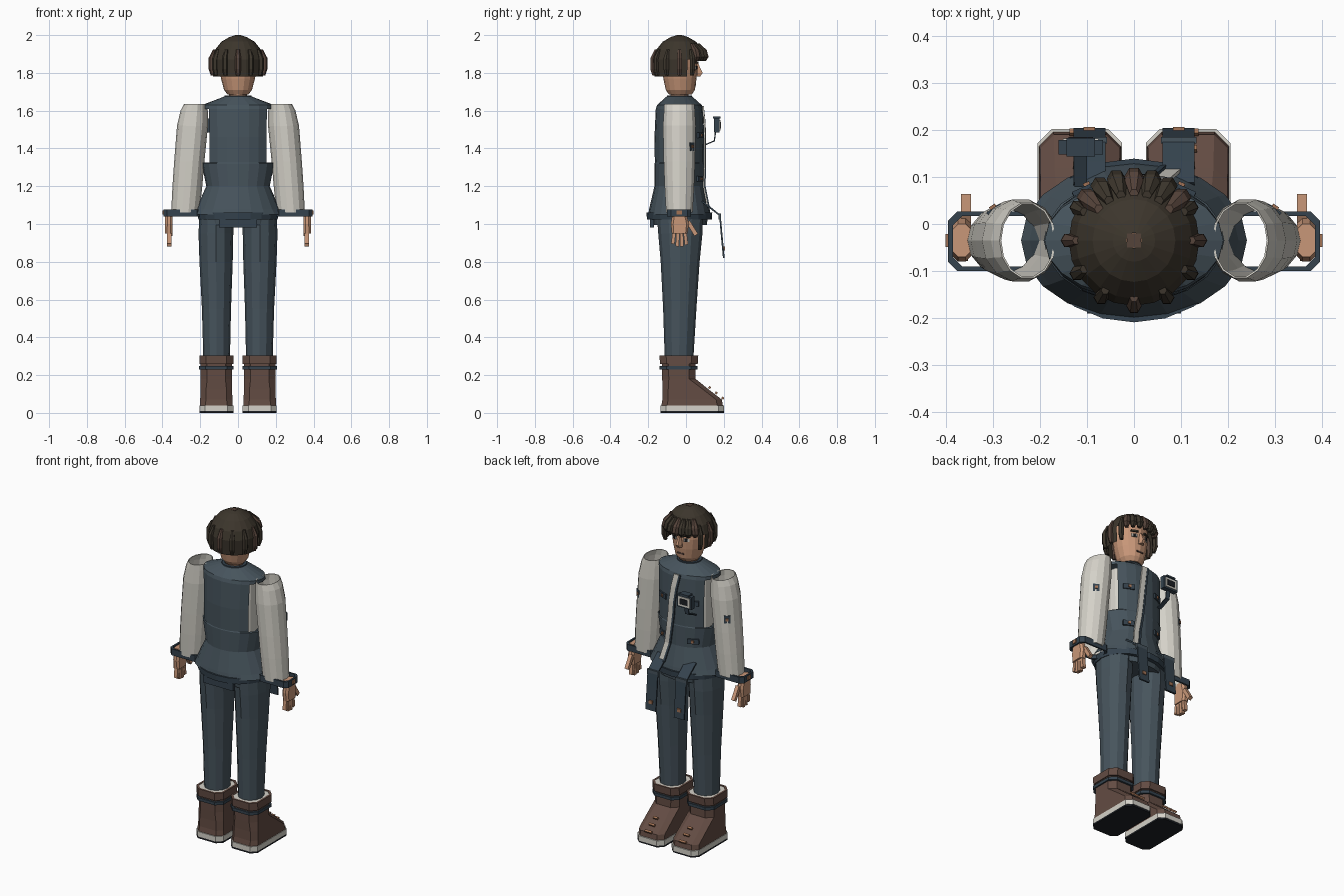
import bpy, bmesh, math
from mathutils import Vector, Matrix

cube = bpy.data.objects.get("Cube")
if cube:
    bpy.data.objects.remove(cube)


def material(name, *rgb):
    m = bpy.data.materials.new(name)
    m.use_nodes = True
    m.diffuse_color = (*rgb, 1)
    m.node_tree.nodes["Principled BSDF"].inputs["Base Color"].default_value = (*rgb, 1)
    return m


NAVY = material("slate_blue_cloth", .062, .088, .108)
DARK = material("dark_blue_webbing", .035, .055, .075)
CREAM = material("off_white_cloth", .66, .64, .58)
SKIN = material("skin", .58, .31, .19)
HAIR = material("dark_hair", .045, .036, .025)
LOCK = material("brown_hair", .09, .056, .042)
BOOT = material("brown_leather", .125, .072, .056)
BLACK = material("near_black", .012, .014, .018)
COPPER = material("copper_stud", .36, .17, .09)

CY = -.035  # depth of the body axis


def finish(name, bm, mat):
    bmesh.ops.recalc_face_normals(bm, faces=bm.faces)
    me = bpy.data.meshes.new(name)
    bm.to_mesh(me)
    bm.free()
    me.materials.append(mat)
    ob = bpy.data.objects.new(name, me)
    bpy.context.collection.objects.link(ob)
    return ob


def oval(z, rx, ry, cx=0, cy=CY, n=20):
    return [Vector((cx + rx * math.cos(a), cy + ry * math.sin(a), z))
            for a in (math.tau * i / n for i in range(n))]


def block(z, x0, x1, y0, y1, c):
    """Rectangle with chamfered corners."""
    return [Vector((x, y, z)) for x, y in (
        (x0 + c, y0), (x1 - c, y0), (x1, y0 + c), (x1, y1 - c),
        (x1 - c, y1), (x0 + c, y1), (x0, y1 - c), (x0, y0 + c))]


def loft(name, rings, mat, caps=True, loop=False, drop=None):
    bm = bmesh.new()
    rows = [[bm.verts.new(p) for p in r] for r in rings]
    pairs = list(zip(rows, rows[1:])) + ([(rows[-1], rows[0])] if loop else [])
    for a, b in pairs:
        for i in range(len(a)):
            j = (i + 1) % len(a)
            bm.faces.new((a[i], a[j], b[j], b[i]))
    if caps and not loop:
        bm.faces.new(rows[0])
        bm.faces.new(rows[-1])
    if drop:
        gone = [f for f in bm.faces if drop(f.calc_center_median())]
        bmesh.ops.delete(bm, geom=gone, context='FACES')
    return finish(name, bm, mat)


def box(name, at, size, mat, turn=0, axis='X'):
    bm = bmesh.new()
    m = Matrix.Translation(at) @ Matrix.Rotation(turn, 4, axis) @ Matrix.Diagonal((*size, 1))
    bmesh.ops.create_cube(bm, size=1, matrix=m)
    return finish(name, bm, mat)


def ribbon(name, path, width, thick, mat):
    """Flat strap along a path, its width across x."""
    bm = bmesh.new()
    w = Vector((width / 2, 0, 0))
    rows = [(bm.verts.new(Vector(p) - w), bm.verts.new(Vector(p) + w)) for p in path]
    for a, b in zip(rows, rows[1:]):
        bm.faces.new((a[0], a[1], b[1], b[0]))
    ob = finish(name, bm, mat)
    mod = ob.modifiers.new("thickness", 'SOLIDIFY')
    mod.thickness, mod.offset = thick, 0
    return ob


# Vest: one flared shell with open armholes, shirt inside
VEST = [(1.05, .24, .165), (1.08, .222, .16), (1.2, .168, .132), (1.32, .192, .132),
        (1.325, .185, .13), (1.46, .185, .132), (1.61, .19, .125), (1.63, .19, .118), (1.675, .072, .068)]
loft("vest", [oval(*v) for v in VEST], NAVY, caps=False,
     drop=lambda c: abs(c.x) > .153 and 1.323 < c.z < 1.61)
loft("shirt_body", [oval(1.3, .14, .112), oval(1.61, .14, .105)], CREAM)
loft("collar", [oval(1.66, .075, .07), oval(1.68, .07, .066), oval(1.68, .055, .05),
                oval(1.66, .055, .05)], DARK, loop=True)


def chest_y(x, z):
    """Front surface depth of the vest."""
    for (z0, a0, b0), (z1, a1, b1) in zip(VEST, VEST[1:]):
        if z0 <= z <= z1:
            t = (z - z0) / (z1 - z0)
            rx, ry = a0 + t * (a1 - a0), b0 + t * (b1 - b0)
            return CY + ry * math.sqrt(1 - (x / rx) ** 2)
    return CY


# Belt, back tab and slanted front placket
loft("belt", [oval(1.025, .21, .172), oval(1.06, .215, .174)], DARK)
loft("waistband", [oval(.995, .195, .145), oval(1.03, .2, .15)], NAVY)
box("back_tab", (0, CY - .145, 1.005), (.2, .02, .045), DARK)
placket = [(0, 1.625), (.015, 1.55), (.028, 1.46), (.035, 1.38), (.045, 1.3), (.06, 1.2), (.085, 1.09)]
ribbon("front_placket", [(x, chest_y(x, z) + .005, z) for x, z in placket], .032, .008, CREAM)
ribbon("placket_edge", [(x - .022, chest_y(x - .022, z) + .006, z) for x, z in placket], .012, .008, DARK)

for s, side in ((1, "left"), (-1, "right")):
    # Chest pockets, studs and hanging belt straps
    for z, part in ((1.47, "chest"), (1.24, "waist")):
        x = s * .1
        y = chest_y(x, z)
        box(f"{side}_{part}_flap", (x, y, z), (.065, .012, .03), DARK, -s * .42, 'Z')
        box(f"{side}_{part}_stud", (x, y + .007, z), (.014, .012, .014), COPPER, -s * .42, 'Z')
    x = s * .095
    ribbon(f"{side}_belt_strap", [(x, .085, 1.12), (x, .13, 1.085), (x, .18, 1.045),
                                  (x, .187, .96), (x, .2, .82)], .068, .009, DARK)
    box(f"{side}_strap_stud", (x, .199, .87), (.025, .014, .02), COPPER)
    box(f"{side}_strap_buckle", (x, .178, 1.04), (.076, .014, .03), NAVY)

    # Open-topped sleeve
    sleeve = [(1.06, .279, .073, .07), (1.2, .268, .077, .078), (1.33, .258, .078, .083),
              (1.52, .241, .08, .087), (1.6, .232, .07, .082), (1.635, .226, .058, .08)]
    ob = loft(f"{side}_sleeve", [oval(z, rx, ry, s * cx, CY, 14) for z, cx, rx, ry in sleeve],
              CREAM, caps=False)
    mod = ob.modifiers.new("thickness", 'SOLIDIFY')
    mod.thickness, mod.offset = .004, 0
    box(f"{side}_sleeve_patch", (s * .296, .029, 1.41), (.035, .012, .045), DARK, -s * .6, 'Z')
    box(f"{side}_patch_stud", (s * .3, .036, 1.41), (.015, .008, .015), COPPER, -s * .6, 'Z')

    # Hollow cuff
    xs = sorted((s * .198, s * .395))
    rings = [(1.04, 0), (1.078, 0), (1.078, .01), (1.04, .01)]
    loft(f"{side}_cuff", [block(z, xs[0] + d, xs[1] - d, -.1 + d, .027 - d, .02)
                          for z, d in rings], DARK, loop=True)
    box(f"{side}_cuff_stud", (s * .396, CY, 1.06), (.01, .028, .022), COPPER)

    # Hand with fingers and thumb
    px = sorted((s * .346, s * .386))
    loft(f"{side}_palm", [block(.95, *px, -.075, .008, .01), block(1.0, *px, -.08, .015, .012),
                          block(1.07, *px, -.07, 0, .012)], SKIN)
    for i in range(4):
        h = (.055, .068, .07, .06)[i]
        y = -.066 + i * .0215
        box(f"{side}_finger_{i + 1}", (s * .364, y, .955 - h / 2), (.022, .018, h + .01), SKIN, (1.5 - i) * -.08)
    box(f"{side}_thumb", (s * .357, .032, .978), (.022, .022, .085), SKIN, .55)

    # Trouser leg
    leg = [(.27, .113, .07, .075, -.037), (.55, .114, .077, .088, -.033), (.8, .116, .088, .103, -.031),
           (.95, .117, .092, .117, -.03), (1.04, .115, .09, .122, -.032)]
    loft(f"{side}_trouser_leg", [oval(z, rx, ry, s * cx, cy, 12) for z, cx, rx, ry, cy in leg], NAVY)

    # Boot with layered sole, bands and lining
    bx = sorted((s * .025, s * .205))

    def slab(z, y0, y1, grow=0, c=.03):
        return block(z, bx[0] - grow, bx[1] + grow, y0 - grow, y1 + grow, c)
    loft(f"{side}_boot_tread", [slab(0, -.135, .2), slab(.01, -.135, .2)], BLACK)
    loft(f"{side}_boot_sole", [slab(.01, -.135, .202), slab(.04, -.135, .202)], CREAM)
    loft(f"{side}_boot", [slab(.04, -.133, .198, -.003), slab(.07, -.13, .195, -.005),
                          slab(.125, -.13, .125, -.006), slab(.18, -.133, .058, -.007, .035),
                          slab(.3, -.135, .055, -.006, .035)], BOOT)
    loft(f"{side}_boot_collar", [slab(.258, -.138, .062, 0, .035), slab(.303, -.14, .065, 0, .035),
                                 slab(.303, -.14, .065, -.012, .03), slab(.258, -.14, .065, -.012, .03)],
         BOOT, loop=True)
    loft(f"{side}_boot_lining", [slab(.295, -.135, .06, -.01), slab(.301, -.135, .06, -.01)], CREAM)
    loft(f"{side}_boot_band", [slab(.23, -.138, .06, .001, .035), slab(.248, -.138, .06, .001, .035)], DARK)
    for i in range(3):
        box(f"{side}_boot_lace_{i + 1}", (s * .115, .195 - i * .035, .078 + i * .028),
            (.045 - i * .008, .012, .012), COPPER, -.6)

# Radio on a bracket at the chest
ribbon("radio_bracket", [(-.113, .08, 1.41), (-.113, .15, 1.44), (-.113, .158, 1.5)], .026, .007, DARK)
box("radio_body", (-.113, .163, 1.522), (.095, .03, .075), DARK)
box("radio_frame", (-.113, .179, 1.522), (.075, .006, .056), CREAM)
box("radio_screen", (-.113, .182, 1.522), (.052, .006, .034), BLACK)
box("radio_top", (-.113, .163, 1.563), (.06, .04, .01), DARK)

# Neck and head
loft("neck", [oval(1.58, .047, .047, n=12), oval(1.71, .047, .047, n=12)], SKIN)
head = [(1.685, .055, .06, -.03), (1.71, .074, .077, -.03), (1.77, .09, .088, -.032), (1.83, .1, .093, -.033),
        (1.9, .098, .093, -.035), (1.95, .07, .07, -.035)]
loft("head", [oval(z, rx, ry, 0, cy, 16) for z, rx, ry, cy in head], SKIN)

# Face details
loft("nose", [oval(1.782, .017, .02, 0, .058, 6), oval(1.8, .016, .03, 0, .062, 6),
              oval(1.85, .008, .012, 0, .054, 6)], SKIN)
box("mouth", (0, .05, 1.738), (.042, .008, .008), BOOT)
for s, side in ((1, "left"), (-1, "right")):
    box(f"{side}_eye_white", (s * .04, .051, 1.828), (.032, .009, .018), CREAM, -s * .42, 'Z')
    box(f"{side}_iris", (s * .039, .0545, 1.828), (.015, .008, .018), BLACK, -s * .42, 'Z')
    box(f"{side}_eyebrow", (s * .04, .053, 1.855), (.042, .012, .01), HAIR, -s * .42, 'Z')

# Hair cap, cut away above the face
cap = [(1.78, .132), (1.87, .139), (1.92, .124), (1.965, .088), (1.99, .045), (1.999, .016)]
loft("hair_cap", [oval(z, r, r) for z, r in cap], HAIR, caps=False,
     drop=lambda c: c.y > .015 and c.z < 1.87)
box("hair_crown", (0, CY, 1.995), (.03, .03, .01), LOCK)


def lock(name, deg, rows, mat):
    a = math.radians(deg)
    loft(name, [oval(z, w, w, d * math.cos(a), CY + d * math.sin(a), 6) for z, d, w in rows], mat)


# Long locks round the sides and back, short thick fringe in front
for i in range(9):
    lock(f"hair_lock_{i + 1}", 150 + i * 30,
         [(1.785, .133, .011), (1.82, .14, .016), (1.88, .139, .016), (1.925, .122, .009)],
         LOCK if i % 3 == 1 else HAIR)
for i in range(7):
    lock(f"fringe_{i + 1}", 42 + i * 16,
         [(1.862, .13, .012), (1.885, .137, .02), (1.92, .128, .02), (1.955, .1, .01)],
         LOCK if i % 3 == 0 else HAIR)
